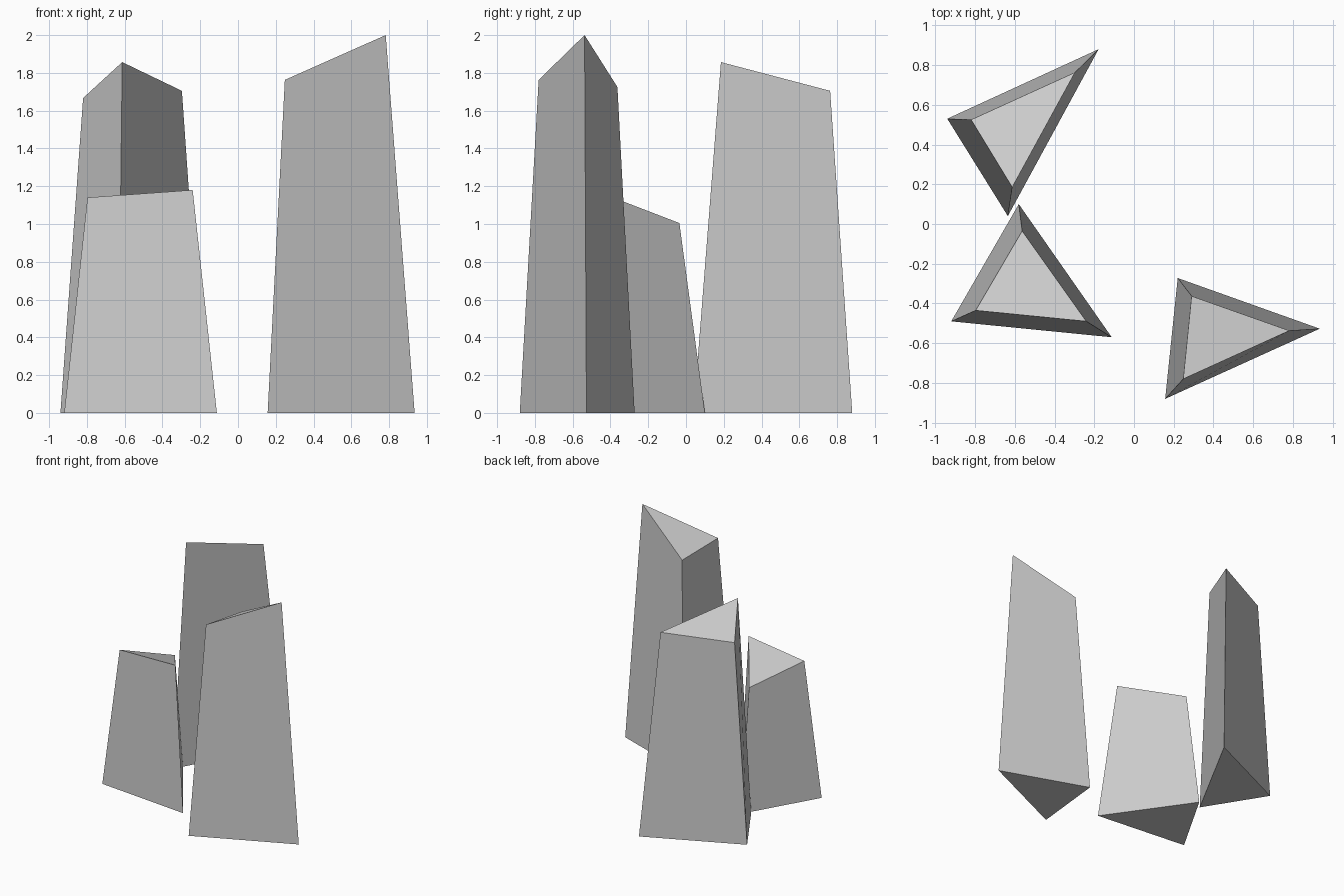
import bpy
import bmesh

if "Cube" in bpy.data.objects:
    bpy.data.objects.remove(bpy.data.objects["Cube"])


def shard(name, base, top):
    """Tapered three-sided pillar: flat base outline, slanted top outline."""
    bm = bmesh.new()
    low = [bm.verts.new((x, y, 0)) for x, y in base]
    high = [bm.verts.new(p) for p in top]
    bm.faces.new(low[::-1])
    bm.faces.new(high)
    for i in range(3):
        j = (i + 1) % 3
        bm.faces.new((low[i], low[j], high[j], high[i]))
    bmesh.ops.recalc_face_normals(bm, faces=bm.faces)
    mesh = bpy.data.meshes.new(name)
    bm.to_mesh(mesh)
    bm.free()
    bpy.context.collection.objects.link(bpy.data.objects.new(name, mesh))


# Tall pillar at the back left
shard("back_pillar",
      [(-0.94, 0.53), (-0.635, 0.04), (-0.178, 0.88)],
      [(-0.82, 0.525, 1.667), (-0.613, 0.185, 1.857), (-0.297, 0.763, 1.705)])

# Short pillar at the front left
shard("short_pillar",
      [(-0.92, -0.49), (-0.112, -0.57), (-0.58, 0.10)],
      [(-0.797, -0.435, 1.14), (-0.24, -0.49, 1.18), (-0.563, -0.035, 1.005)])

# Tallest pillar at the front right
shard("tall_pillar",
      [(0.157, -0.88), (0.935, -0.527), (0.22, -0.272)],
      [(0.248, -0.78, 1.763), (0.782, -0.537, 2.0), (0.29, -0.363, 1.725)])
